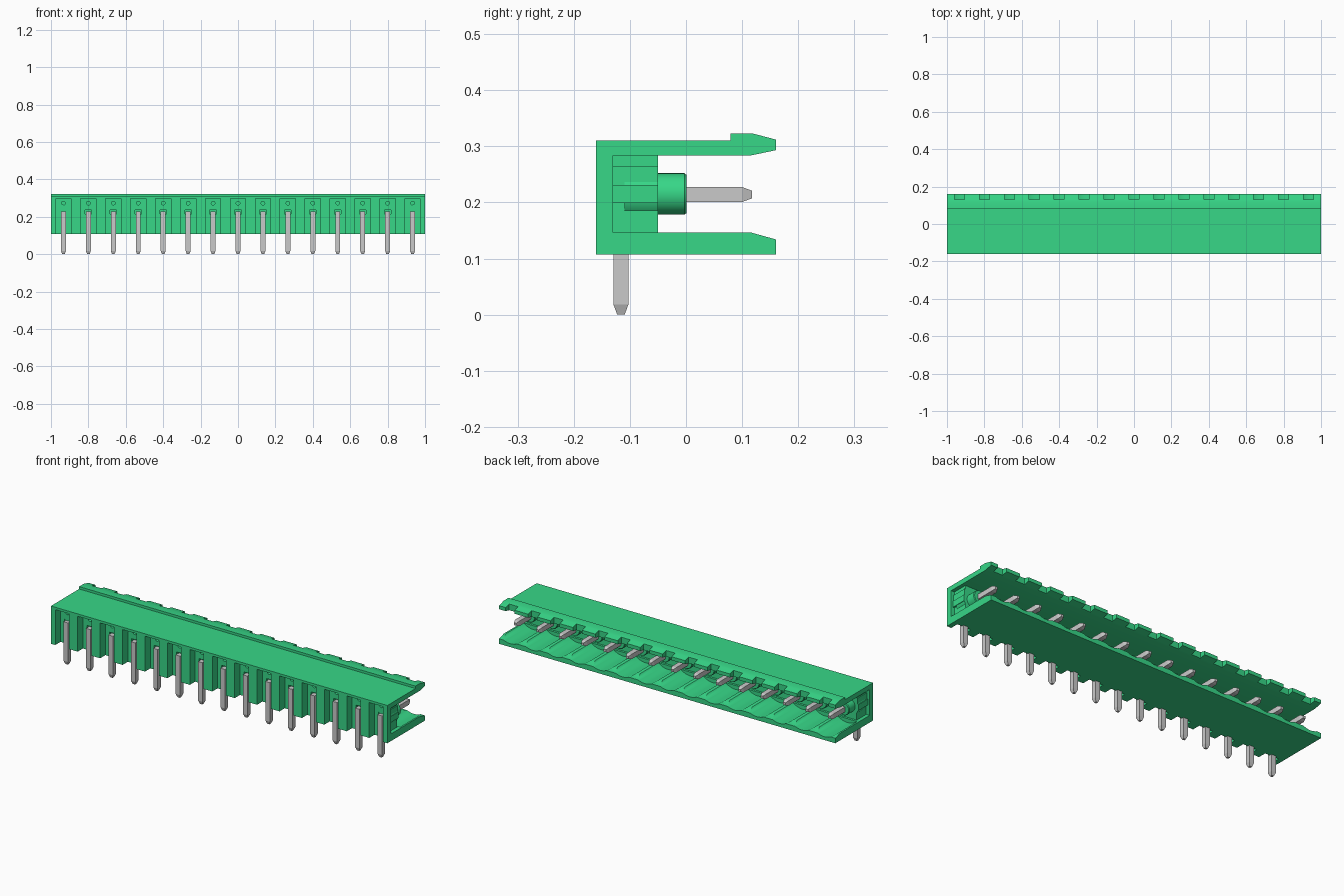
import bpy, bmesh, math
from mathutils import Matrix, Vector

if "Cube" in bpy.data.objects:
    bpy.data.objects.remove(bpy.data.objects["Cube"])

COUNT, PITCH = 15, 2 / 15
PIN_X = [(i - (COUNT - 1) / 2) * PITCH for i in range(COUNT)]
AXIS_Z = 0.215          # height of the horizontal pin axis


def material(name, rgb):
    m = bpy.data.materials.new(name)
    m.use_nodes = True
    m.diffuse_color = (*rgb, 1)
    m.node_tree.nodes["Principled BSDF"].inputs["Base Color"].default_value = (*rgb, 1)
    return m


GREEN = material("green plastic", (0.038, 0.68, 0.245))
METAL = material("grey metal", (0.59, 0.59, 0.59))


def finish(name, bm, mat, smooth=False):
    bmesh.ops.recalc_face_normals(bm, faces=bm.faces[:])
    me = bpy.data.meshes.new(name)
    bm.to_mesh(me)
    bm.free()
    me.materials.append(mat)
    ob = bpy.data.objects.new(name, me)
    bpy.context.collection.objects.link(ob)
    if smooth:
        shade_smooth(ob)
    return ob


def shade_smooth(ob):
    bpy.ops.object.select_all(action='DESELECT')
    ob.select_set(True)
    bpy.context.view_layer.objects.active = ob
    bpy.ops.object.shade_smooth_by_angle(angle=math.radians(32))


def skin(bm, rings):
    """Closed solid through a row of matching outlines."""
    rings = [[bm.verts.new(p) for p in r] for r in rings]
    for r0, r1 in zip(rings, rings[1:]):
        for i in range(len(r0)):
            j = (i + 1) % len(r0)
            bm.faces.new((r0[i], r0[j], r1[j], r1[i]))
    bm.faces.new(rings[0][::-1])
    bm.faces.new(rings[-1])


def prism(bm, pts, vec):
    pts = [Vector(p) for p in pts]
    skin(bm, [pts, [p + Vector(vec) for p in pts]])


def box(bm, x0, x1, y0, y1, z0, z1):
    prism(bm, [(x0, y0, z0), (x1, y0, z0), (x1, y1, z0), (x0, y1, z0)], (0, 0, z1 - z0))


def cyl_y(bm, x, z, r, y0, y1, seg=32, r2=None):
    mat = Matrix.Translation((x, (y0 + y1) / 2, z)) @ Matrix.Rotation(-math.pi / 2, 4, 'X')
    bmesh.ops.create_cone(bm, cap_ends=True, segments=seg, radius1=r,
                          radius2=r if r2 is None else r2, depth=y1 - y0, matrix=mat)


def cut(target, bm):
    cutter = finish("cutter", bm, GREEN)
    cutter.hide_render = True
    mod = target.modifiers.new("cut", 'BOOLEAN')
    mod.operation, mod.solver, mod.object = 'DIFFERENCE', 'EXACT', cutter
    bpy.context.view_layer.objects.active = target
    bpy.ops.object.modifier_apply(modifier=mod.name)
    bpy.data.objects.remove(cutter)


# Housing: C-shaped profile swept along x
profile = [(-0.16, 0.107), (0.16, 0.107), (0.16, 0.134), (0.117, 0.146), (-0.05, 0.146),
           (-0.05, 0.284), (0.117, 0.284), (0.16, 0.293), (0.16, 0.312), (0.118, 0.323),
           (0.079, 0.323), (0.079, 0.31), (-0.16, 0.31)]
bm = bmesh.new()
prism(bm, [(-1, y, z) for y, z in profile], (2, 0, 0))
housing = finish("housing", bm, GREEN)

# Front pin slots, rim notches and scallops in the lower lip
bm = bmesh.new()
R = 0.09
half = math.acos((AXIS_Z - 0.150) / R)
arc = [-half + 2 * half * i / 12 for i in range(13)]
for x in PIN_X:
    box(bm, x - 0.041, x + 0.041, -0.2, -0.115, 0.08, 0.297)
    box(bm, x - 0.027, x + 0.027, 0.13, 0.2, 0.26, 0.36)
    prism(bm, [(x + R * math.sin(a), -0.038, AXIS_Z - R * math.cos(a)) for a in arc], (0, 0.25, 0))
# End recesses
for x0, x1 in ((-1.02, -0.98), (0.98, 1.02)):
    box(bm, x0, x1, -0.13, -0.04, 0.146, 0.284)
cut(housing, bm)

# Small round holes and pin sockets in the slot floors
bm = bmesh.new()
for x in PIN_X:
    cyl_y(bm, x, 0.273, 0.010, -0.13, -0.10, 16)
    box(bm, x - 0.018, x + 0.018, -0.13, -0.10, 0.215, 0.237)
cut(housing, bm)
shade_smooth(housing)

# Ribs and rounded bosses inside the end recesses
bm = bmesh.new()
for s in (-1, 1):
    box(bm, *sorted((s * 0.975, s * 0.99)), -0.13, -0.05, 0.199, 0.231)
    box(bm, *sorted((s * 0.975, s * 0.985)), -0.13, -0.05, 0.231, 0.265)
    cyl_y(bm, s * 0.94, AXIS_Z, 0.05, -0.11, -0.05)
finish("end_ribs", bm, GREEN, True)

# Round collars around the pins
bm = bmesh.new()
for x in PIN_X:
    cyl_y(bm, x, AXIS_Z, 0.037, -0.06, -0.003)
    cyl_y(bm, x, AXIS_Z, 0.037, -0.003, 0.001, r2=0.034)
finish("pin_collars", bm, GREEN, True)


def bar(bm, start, direction, side, up, length, w=0.0133, tip=0.018):
    """Square bar with a tapered tip."""
    start, d, side, up = Vector(start), Vector(direction), Vector(side), Vector(up)
    corners = ((-1, -1), (1, -1), (1, 1), (-1, 1))
    skin(bm, [[start + d * t + side * a * k + up * b * k for a, b in corners]
              for t, k in ((0, w), (length - tip, w), (length, w * 0.5))])


# Bent contact pins: one leg down, one leg towards the back
bm = bmesh.new()
for x in PIN_X:
    bar(bm, (x, -0.116, 0.228), (0, 0, -1), (1, 0, 0), (0, 1, 0), 0.228)
    bar(bm, (x, -0.110, AXIS_Z - 0.001), (0, 1, 0), (1, 0, 0), (0, 0, 1), 0.228)
finish("contact_pins", bm, METAL)
